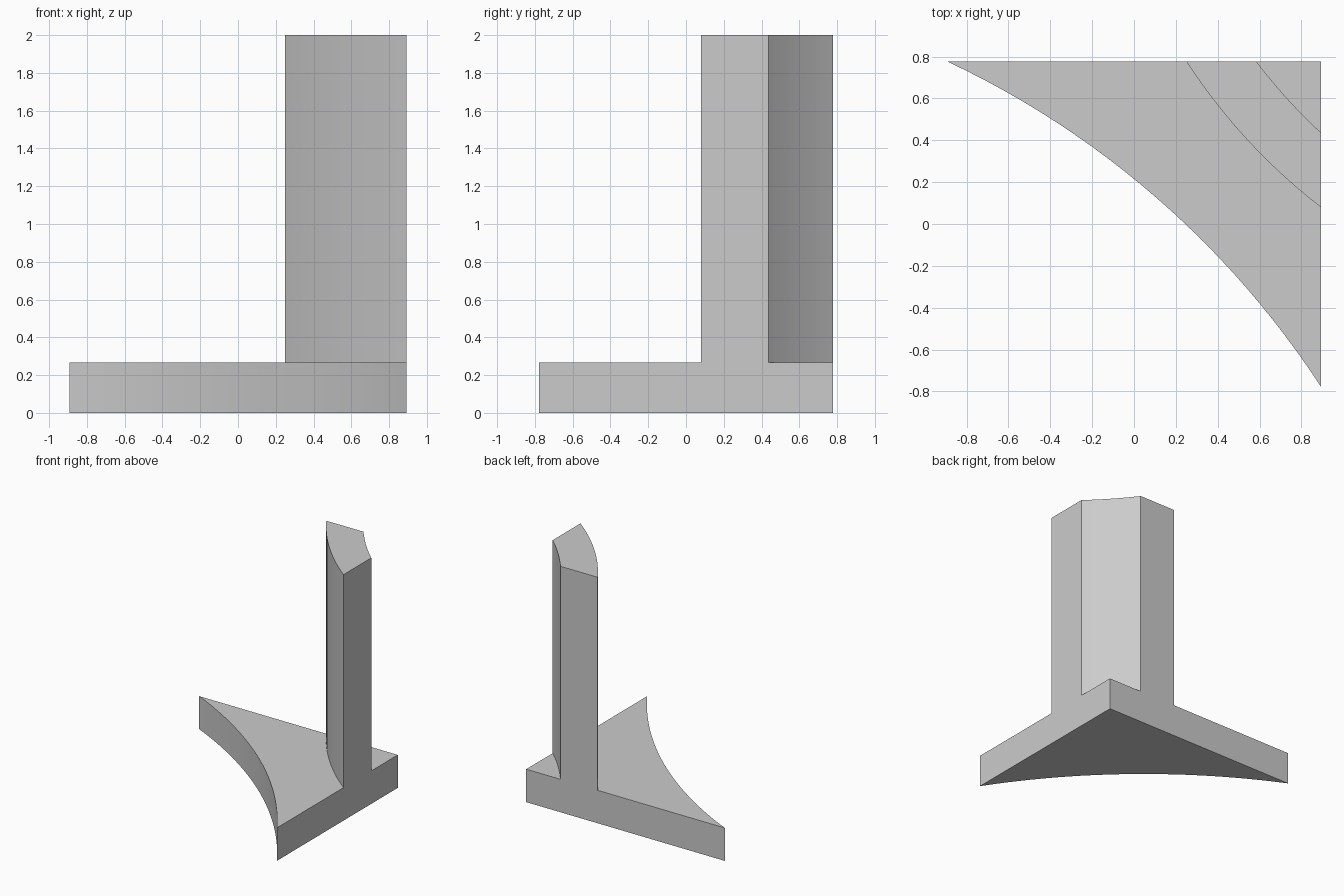
import bpy
import bmesh
from mathutils import Vector

cube = bpy.data.objects.get("Cube")
if cube:
    bpy.data.objects.remove(cube, do_unlink=True)

HALF_X, HALF_Y = 0.893, 0.777
BASE_TOP, POST_TOP = 0.268, 2.0

# Single grey finish
grey = bpy.data.materials.new("plain grey")
grey.use_nodes = True
color = (0.6, 0.6, 0.6, 1.0)
grey.diffuse_color = color
grey.node_tree.nodes["Principled BSDF"].inputs["Base Color"].default_value = color


def arc(start, end, rise, steps):
    """Circular arc through two points; rise is the bulge left of the chord."""
    a, b = Vector(start), Vector(end)
    chord = b - a
    length = chord.length
    normal = Vector((-chord.y, chord.x)) / length
    radius = (length ** 2 / 4 + rise ** 2) / (2 * rise)
    center = (a + b) / 2 + normal * (rise - radius)
    ray = a - center
    sweep = ray.angle_signed(b - center)
    points = []
    for i in range(steps + 1):
        t = -sweep * i / steps
        c = Vector((ray.x, ray.y, 0))
        from_matrix = Matrix.Rotation(t, 3, 'Z') @ c
        points.append((center.x + from_matrix.x, center.y + from_matrix.y))
    return points


def extrude_outline(name, outline, bottom, top):
    """Upright prism with flat faces from a plan outline."""
    bm = bmesh.new()
    face = bm.faces.new([bm.verts.new((x, y, bottom)) for x, y in outline])
    grown = bmesh.ops.extrude_face_region(bm, geom=[face])["geom"]
    verts = [v for v in grown if isinstance(v, bmesh.types.BMVert)]
    bmesh.ops.translate(bm, verts=verts, vec=(0, 0, top - bottom))
    bmesh.ops.recalc_face_normals(bm, faces=bm.faces)
    mesh = bpy.data.meshes.new(name)
    bm.to_mesh(mesh)
    bm.free()
    mesh.materials.append(grey)
    obj = bpy.data.objects.new(name, mesh)
    bpy.context.collection.objects.link(obj)
    return obj


from mathutils import Matrix

# Corner base with a hollow curved front edge
base_curve = arc((-HALF_X, HALF_Y), (HALF_X, -HALF_Y), 0.165, 24)
extrude_outline("corner_base", base_curve + [(HALF_X, HALF_Y)], 0, BASE_TOP)

# Upright panel between two concentric curves, flush with the base sides
front_curve = arc((0.25, HALF_Y), (HALF_X, 0.08), -0.04, 12)
back_curve = arc((0.585, HALF_Y), (HALF_X, 0.437), -0.01, 12)
extrude_outline("upright_panel", front_curve + back_curve[::-1], BASE_TOP, POST_TOP)
